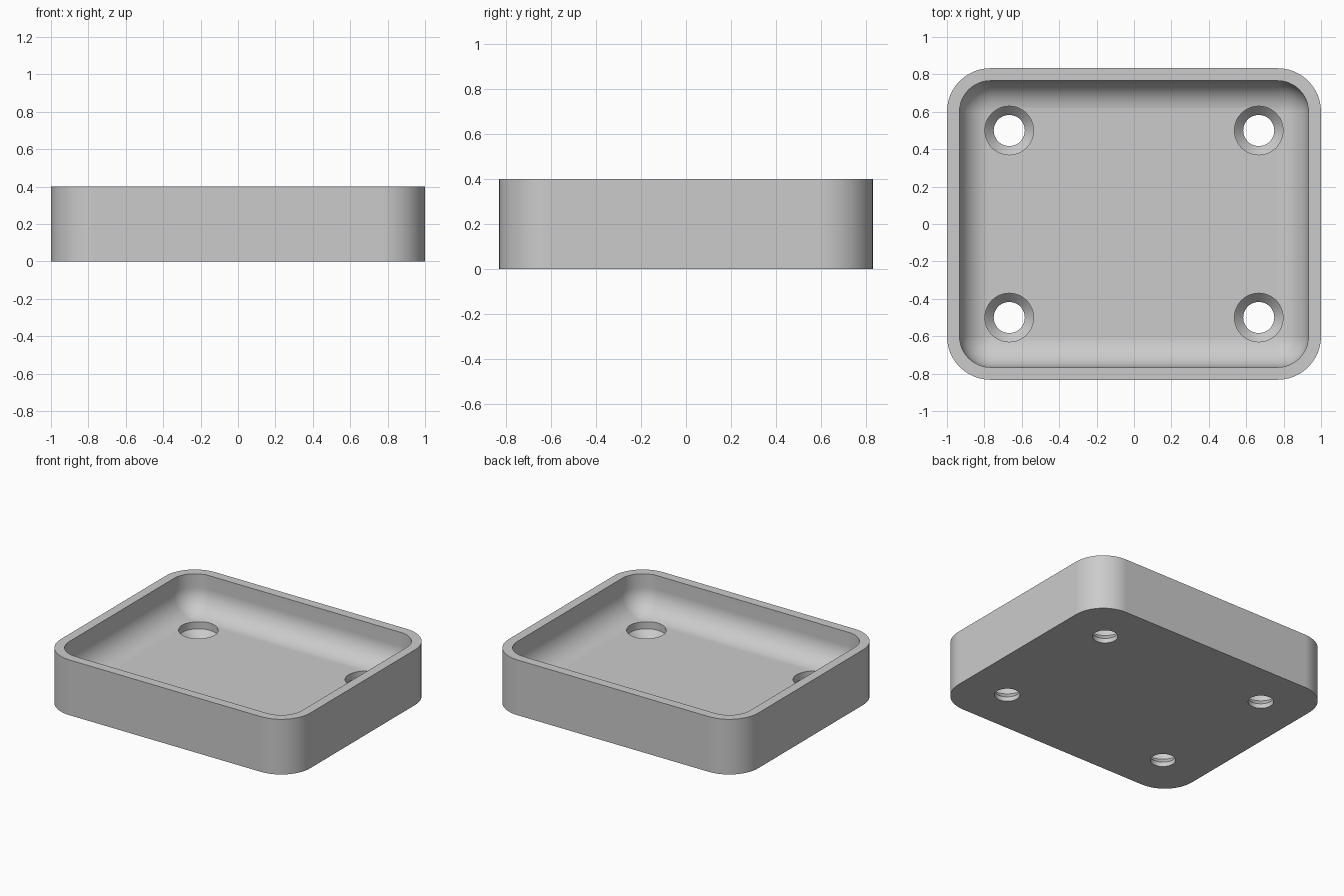
import bpy, bmesh
from math import sin, cos, pi, radians

old = bpy.data.objects.get("Cube")
if old:
    bpy.data.objects.remove(old, do_unlink=True)

HALF_X, HALF_Y, HEIGHT = 1.0, 0.833, 0.4
CORNER, WALL, FLOOR = 0.233, 0.067, 0.133
FILLET = CORNER - WALL
SEGS = 12

grey = bpy.data.materials.new("plain_grey")
grey.use_nodes = True
grey.diffuse_color = (0.6, 0.6, 0.6, 1)
grey.node_tree.nodes["Principled BSDF"].inputs["Base Color"].default_value = (0.6, 0.6, 0.6, 1)


def rounded_ring(inset, z):
    """Rounded rectangle outline, moved inward by inset."""
    r = max(CORNER - inset, 0)
    cx, cy = HALF_X - CORNER, HALF_Y - CORNER
    points = []
    for q, (sx, sy) in enumerate([(1, 1), (-1, 1), (-1, -1), (1, -1)]):
        for i in range(SEGS + 1):
            a = (q + i / SEGS) * pi / 2
            points.append((sx * cx + r * cos(a), sy * cy + r * sin(a), z))
    return points


def circle_ring(x, y, r, z, n=48):
    return [(x + r * cos(2 * pi * i / n), y + r * sin(2 * pi * i / n), z) for i in range(n)]


def loft(bm, rings):
    """Skin a stack of outlines and cap both ends."""
    rows = [[bm.verts.new(p) for p in ring] for ring in rings]
    n = len(rows[0])
    for lo, hi in zip(rows, rows[1:]):
        for i in range(n):
            j = (i + 1) % n
            bm.faces.new((lo[i], lo[j], hi[j], hi[i]))
    bm.faces.new(rows[0][::-1])
    bm.faces.new(rows[-1])


def make_object(name, bm):
    bmesh.ops.remove_doubles(bm, verts=bm.verts[:], dist=1e-4)
    bmesh.ops.recalc_face_normals(bm, faces=bm.faces[:])
    mesh = bpy.data.meshes.new(name)
    bm.to_mesh(mesh)
    bm.free()
    mesh.materials.append(grey)
    obj = bpy.data.objects.new(name, mesh)
    bpy.context.collection.objects.link(obj)
    return obj


# Tray: outer wall, flat rim, inner wall and scooped fillet down to the floor
rings = [rounded_ring(0, 0), rounded_ring(0, HEIGHT), rounded_ring(WALL, HEIGHT)]
for i in range(SEGS + 1):
    a = i / SEGS * pi / 2
    rings.append(rounded_ring(WALL + FILLET * (1 - cos(a)), FLOOR + FILLET * (1 - sin(a))))
bm = bmesh.new()
loft(bm, rings)
tray = make_object("tray", bm)

# Screw holes: straight shaft, countersink cone, recessed head
bm = bmesh.new()
for x in (-0.667, 0.667):
    for y in (-0.5, 0.5):
        profile = [(0.083, -0.1), (0.083, 0.033), (0.13, 0.083), (0.13, 0.25)]
        loft(bm, [circle_ring(x, y, r, z) for r, z in profile])
cutter = make_object("screw_hole_cutter", bm)
cutter.hide_render = True

bpy.ops.object.select_all(action='DESELECT')
tray.select_set(True)
bpy.context.view_layer.objects.active = tray
cut = tray.modifiers.new("screw_holes", 'BOOLEAN')
cut.operation = 'DIFFERENCE'
cut.solver = 'EXACT'
cut.object = cutter
bpy.ops.object.modifier_apply(modifier=cut.name)
bpy.data.objects.remove(cutter, do_unlink=True)

# Smooth curves, crisp edges, flat large faces
bpy.ops.object.shade_smooth_by_angle(angle=radians(30))
weighted = tray.modifiers.new("flat_faces", 'WEIGHTED_NORMAL')
weighted.keep_sharp = True
